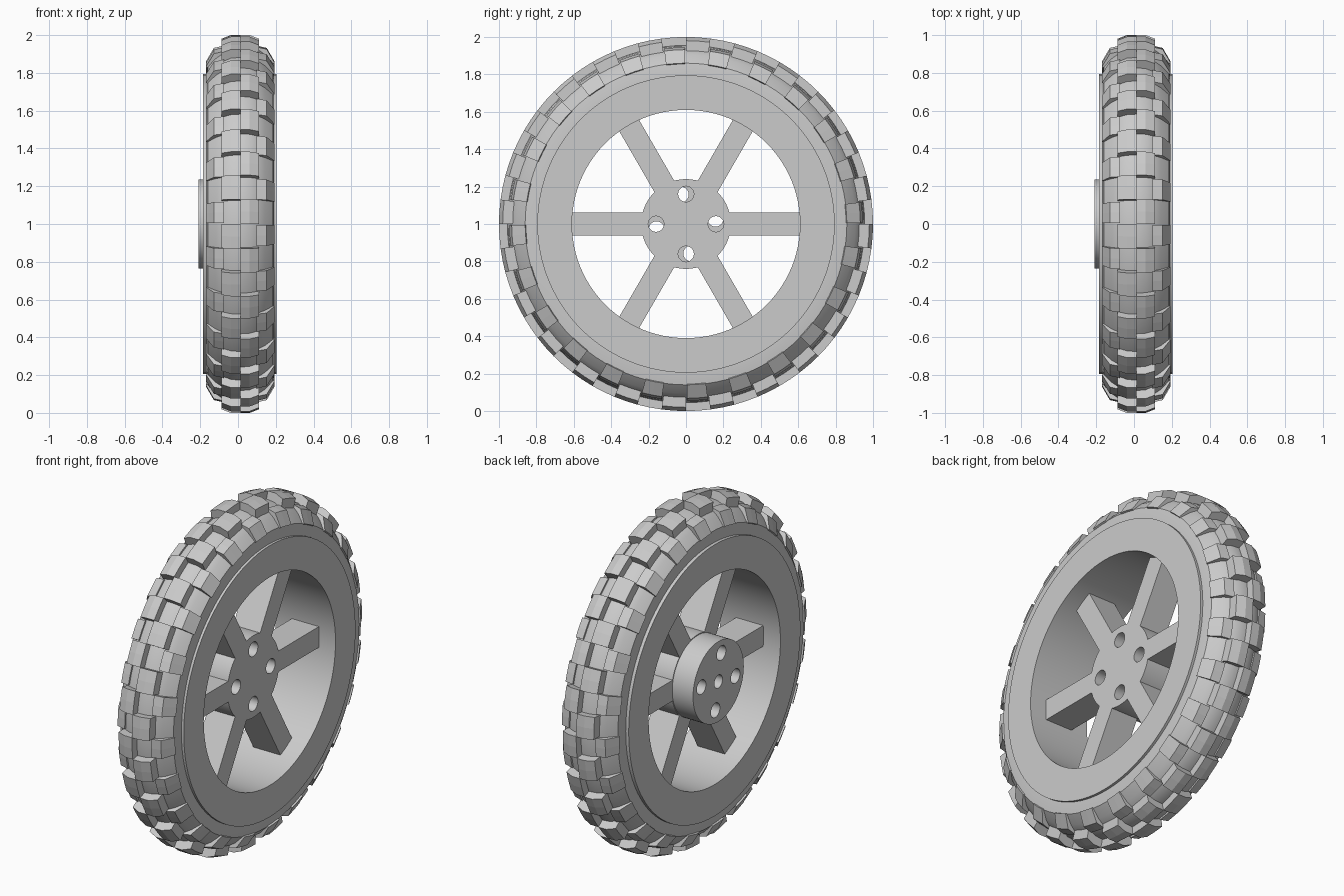
import bpy, bmesh, math
from mathutils import Matrix, Vector

cube = bpy.data.objects.get("Cube")
if cube:
    bpy.data.objects.remove(cube, do_unlink=True)

grey = bpy.data.materials.new("plain_grey")
grey.use_nodes = True
grey.diffuse_color = (0.6, 0.6, 0.6, 1)
grey.node_tree.nodes["Principled BSDF"].inputs["Base Color"].default_value = (0.6, 0.6, 0.6, 1)

MID = 0.012                       # middle of the wheel along the axle
AXLE = Vector((0, 0, 1))
PITCH = math.radians(15)          # angle from one tread block to the next


def polar(x, r, a):
    return Vector((x, r * math.cos(a), 1 + r * math.sin(a)))


def finish(bm, name, smooth=True):
    bmesh.ops.recalc_face_normals(bm, faces=bm.faces)
    mesh = bpy.data.meshes.new(name)
    bm.to_mesh(mesh)
    bm.free()
    mesh.materials.append(grey)
    obj = bpy.data.objects.new(name, mesh)
    bpy.context.collection.objects.link(obj)
    if smooth:
        shade(obj)
    return obj


def shade(obj):
    bpy.ops.object.select_all(action='DESELECT')
    obj.select_set(True)
    bpy.context.view_layer.objects.active = obj
    bpy.ops.object.shade_smooth_by_angle(angle=math.radians(20))


def sweep(bm, profile, angles, closed):
    """Sweep a closed (x, r) profile around the axle."""
    rings = [[bm.verts.new(polar(x, r, a)) for x, r in profile] for a in angles]
    n = len(profile)
    pairs = list(zip(rings, rings[1:]))
    if closed:
        pairs.append((rings[-1], rings[0]))
    else:
        bm.faces.new(rings[0])
        bm.faces.new(rings[-1][::-1])
    for a, b in pairs:
        for i in range(n):
            j = (i + 1) % n
            bm.faces.new((a[i], a[j], b[j], b[i]))


def lathe(name, profile, steps=96):
    bm = bmesh.new()
    sweep(bm, profile, [math.tau * i / steps for i in range(steps)], True)
    return finish(bm, name)


def add_cylinder(bm, x0, x1, r, y=0, z=0, sides=32):
    place = (Matrix.Translation(AXLE + Vector(((x0 + x1) / 2, y, z)))
             @ Matrix.Rotation(math.pi / 2, 4, 'Y'))
    bmesh.ops.create_cone(bm, cap_ends=True, segments=sides, radius1=r,
                          radius2=r, depth=x1 - x0, matrix=place)


def drilled_disc(name, x0, x1, r, turn, centre_hole):
    """A disc with four bolt holes, and optionally a centre hole."""
    bm = bmesh.new()
    add_cylinder(bm, x0, x1, r, sides=64)
    disc = finish(bm, name, False)
    bm = bmesh.new()
    for k in range(4):
        a = turn + k * math.pi / 2
        add_cylinder(bm, x0 - 0.05, x1 + 0.05, 0.042,
                     0.16 * math.cos(a), 0.16 * math.sin(a))
    if centre_hole:
        add_cylinder(bm, x0 - 0.05, x1 + 0.05, 0.038)
    cutter = finish(bm, name + "_cutter", False)
    cutter.hide_render = True
    mod = disc.modifiers.new("holes", 'BOOLEAN')
    mod.operation = 'DIFFERENCE'
    mod.solver = 'EXACT'
    mod.object = cutter
    deps = bpy.context.evaluated_depsgraph_get()
    cut = bpy.data.meshes.new_from_object(disc.evaluated_get(deps))
    disc.modifiers.clear()
    disc.data = cut
    bpy.data.objects.remove(cutter, do_unlink=True)
    shade(disc)


# Rim ring
lathe("rim", [(-0.185, 0.61), (0.205, 0.61), (0.205, 0.795), (-0.185, 0.795)])

# Tyre carcass, mirrored about the wheel middle
half = [(0.178, 0.78), (0.178, 0.81), (0.172, 0.86), (0.13, 0.905), (0.095, 0.93), (0.05, 0.95)]
lathe("tyre", [(MID + u, r) for u, r in half] + [(MID, 0.955)]
      + [(MID - u, r) for u, r in half[::-1]])

# Tread blocks: centre and shoulder rows, staggered on each side
centre = [(0, 0.92), (0, 1.0), (0.05, 1.0), (0.1, 0.98), (0.1, 0.9)]
shoulder = [(0.085, 0.9), (0.085, 0.945), (0.14, 0.932), (0.182, 0.86), (0.16, 0.85)]
for row, profile, fill, phase in (("centre", centre, 0.5, -0.25),
                                  ("shoulder", shoulder, 0.45, 0.25)):
    for side, label in ((1, "left"), (-1, "right")):
        bm = bmesh.new()
        for k in range(24):
            mid = (k + side * phase) * PITCH
            sweep(bm, [(MID + side * u, r) for u, r in profile],
                  [mid + t * fill * PITCH for t in (-0.5, 0, 0.5)], False)
        finish(bm, f"{label}_{row}_tread", False)

# Six spokes
bm = bmesh.new()
for k in range(6):
    bmesh.ops.create_cube(bm, size=1, matrix=(
        Matrix.Translation(AXLE) @ Matrix.Rotation(k * math.pi / 3, 4, 'X')
        @ Matrix.Translation((MID, 0.415, 0))
        @ Matrix.Diagonal((0.175, 0.41, 0.122, 1))))
finish(bm, "spokes", False)

# Hub plate level with the spokes, and the boss on the right side
drilled_disc("hub", MID - 0.0875, MID + 0.0875, 0.24, 0, False)
drilled_disc("hub_boss", -0.21, MID - 0.0875, 0.235, math.radians(10), True)
